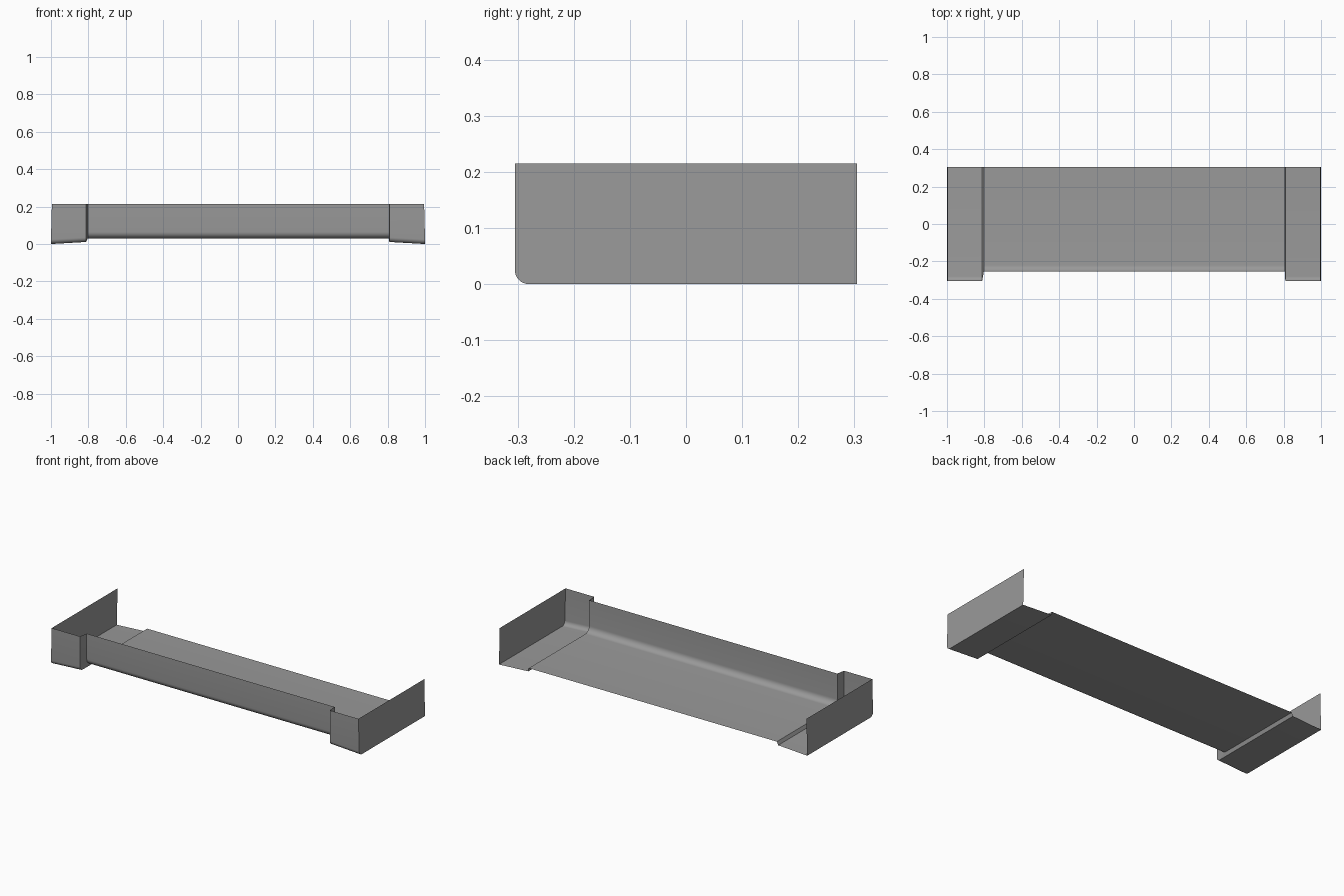
import bpy
import math

cube = bpy.data.objects.get("Cube")
if cube:
    bpy.data.objects.remove(cube, do_unlink=True)

TOP, BACK = 0.215, 0.305

grey = bpy.data.materials.new("plain grey")
grey.use_nodes = True
colour = (0.32, 0.32, 0.32, 1)
grey.diffuse_color = colour
grey.node_tree.nodes["Principled BSDF"].inputs["Base Color"].default_value = colour


def section(x, front, floor, radius, top_x=None):
    """Open L-shaped section: front wall, rounded corner, floor."""
    top_x = x if top_x is None else top_x
    points = [(top_x, front, TOP)]
    steps = 8
    for i in range(steps + 1):
        a = math.radians(90) * i / steps
        points.append((x, front + radius * (1 - math.cos(a)),
                       floor + radius * (1 - math.sin(a))))
    points.append((x, BACK, floor))
    return points


def add_sheet(name, verts, faces):
    mesh = bpy.data.meshes.new(name)
    mesh.from_pydata(verts, [], faces)
    mesh.materials.append(grey)
    obj = bpy.data.objects.new(name, mesh)
    bpy.context.collection.objects.link(obj)
    bpy.ops.object.select_all(action="DESELECT")
    obj.select_set(True)
    bpy.context.view_layer.objects.active = obj
    bpy.ops.object.shade_smooth_by_angle(angle=math.radians(30))


def loft(name, a, b):
    """Thin sheet between two sections, a on the -x side of b."""
    n = len(a)
    add_sheet(name, a + b, [(i, i + 1, n + i + 1, n + i) for i in range(n - 1)])


# Sections shared by neighbouring parts
middle = {-1: section(-0.803, -0.255, 0.03, 0.035),
          1: section(0.807, -0.255, 0.03, 0.035)}
loft("middle_tray", middle[-1], middle[1])

for side, label, inner_x in ((-1, "right", -0.812), (1, "left", 0.809)):
    inner = section(inner_x, -0.305, 0.011, 0.025)
    outer = section(side, -0.305, 0, 0.025, side * 0.995)

    # Deeper end pocket and the step up to the middle
    for part, pair in (("end_tray", (outer, inner)), ("step", (inner, middle[side]))):
        loft(f"{label}_{part}", *(pair if side < 0 else pair[::-1]))

    # Flat end wall, open at the back and the top
    wall = outer + [(side * 0.995, BACK, TOP)]
    order = list(range(len(wall)))
    add_sheet(f"{label}_end_wall", wall, [order if side > 0 else order[::-1]])
